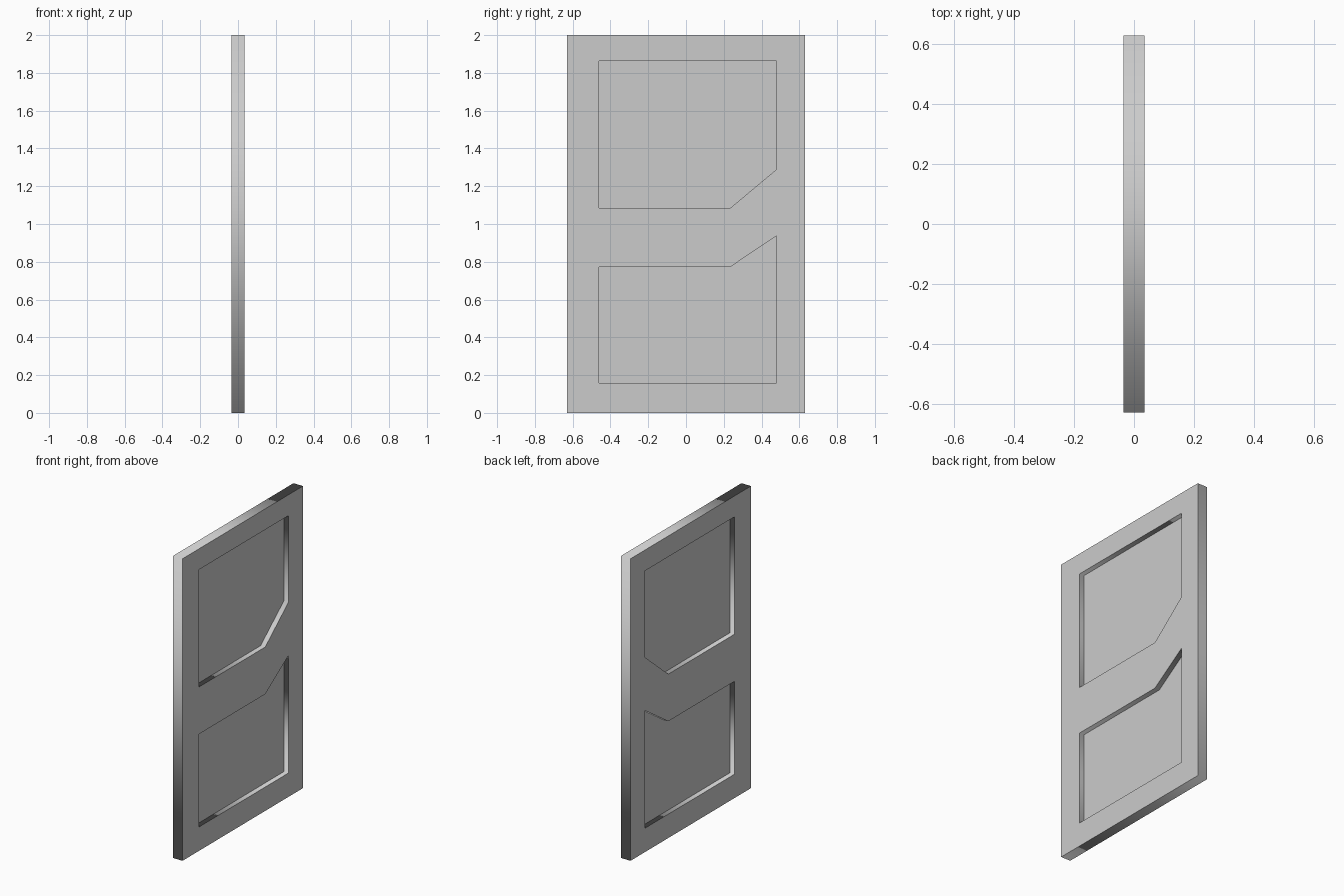
import bpy
from math import radians

if "Cube" in bpy.data.objects:
    bpy.data.objects.remove(bpy.data.objects["Cube"], do_unlink=True)

grey = bpy.data.materials.new("plain grey")
grey.use_nodes = True
grey.diffuse_color = (0.6, 0.6, 0.6, 1)
grey.node_tree.nodes["Principled BSDF"].inputs["Base Color"].default_value = (0.6, 0.6, 0.6, 1)


def plate(name, outlines, half_thickness):
    """Filled flat profile in the YZ plane; inner outlines become openings."""
    curve = bpy.data.curves.new(name, "CURVE")
    curve.dimensions = "2D"
    curve.fill_mode = "BOTH"
    curve.extrude = half_thickness
    for outline in outlines:
        spline = curve.splines.new("POLY")
        spline.points.add(len(outline) - 1)
        for point, (y, z) in zip(spline.points, outline):
            point.co = (y, z, 0, 1)
        spline.use_cyclic_u = True
    curve.materials.append(grey)
    obj = bpy.data.objects.new(name, curve)
    obj.rotation_euler = (radians(90), 0, radians(90))
    bpy.context.collection.objects.link(obj)
    bpy.ops.object.select_all(action="DESELECT")
    obj.select_set(True)
    bpy.context.view_layer.objects.active = obj
    bpy.ops.object.convert(target="MESH")
    return bpy.context.view_layer.objects.active


# Door outline and the two openings with a slanted corner at the lock side
border = [(-0.63, 0), (0.63, 0), (0.63, 2), (-0.63, 2)]
upper = [(-0.46, 1.085), (0.235, 1.085), (0.48, 1.29), (0.48, 1.862), (-0.46, 1.862)]
lower = [(-0.46, 0.158), (0.48, 0.158), (0.48, 0.938), (0.235, 0.773), (-0.46, 0.773)]

# Frame, then the thin panels set at mid thickness
plate("door_frame", [border, upper, lower], 0.035)
plate("upper_panel", [upper], 0.001)
plate("lower_panel", [lower], 0.001)
